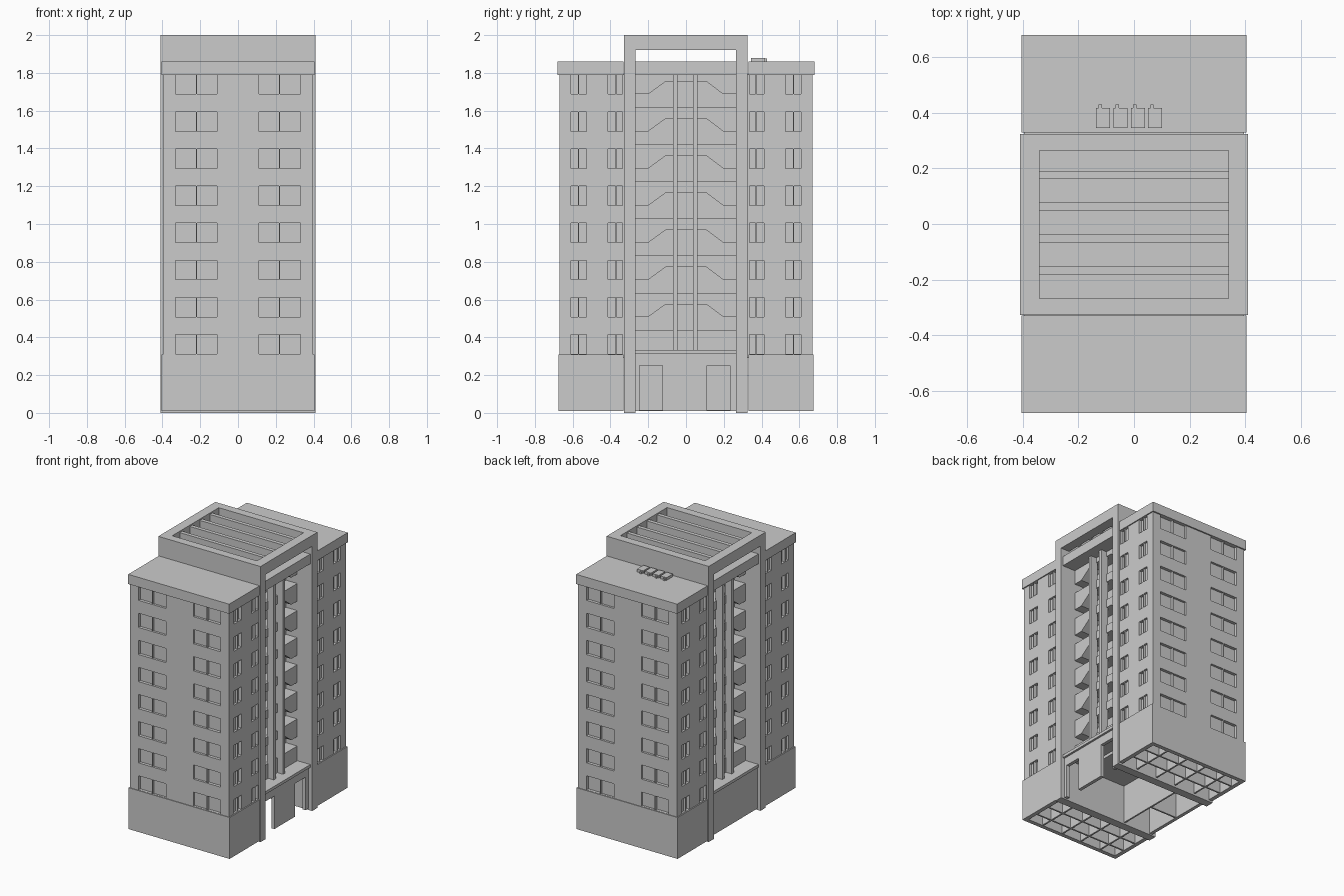
import bpy, bmesh
from mathutils import Vector

if "Cube" in bpy.data.objects:
    bpy.data.objects.remove(bpy.data.objects["Cube"])

STEP = 0.1965          # storey height
FLOORS = 8


def add_box(bm, x0, x1, y0, y1, z0, z1):
    v = [bm.verts.new((x, y, z)) for z in (z0, z1)
         for x, y in ((x0, y0), (x1, y0), (x1, y1), (x0, y1))]
    for f in ((3, 2, 1, 0), (4, 5, 6, 7), (0, 1, 5, 4),
              (1, 2, 6, 5), (2, 3, 7, 6), (3, 0, 4, 7)):
        bm.faces.new([v[i] for i in f])


def make(name, bm):
    bmesh.ops.recalc_face_normals(bm, faces=bm.faces)
    me = bpy.data.meshes.new(name)
    bm.to_mesh(me)
    bm.free()
    ob = bpy.data.objects.new(name, me)
    bpy.context.collection.objects.link(ob)
    return ob


def boxes(name, items):
    bm = bmesh.new()
    for b in items:
        add_box(bm, *b)
    return make(name, bm)


def apply_all(ob):
    bpy.context.view_layer.objects.active = ob
    for m in list(ob.modifiers):
        bpy.ops.object.modifier_apply(modifier=m.name)


def mirror_y(ob):
    m = ob.modifiers.new("mirror", 'MIRROR')
    m.use_axis = (False, True, False)
    m.use_mirror_merge = False


# Window recesses: two sliding panes each, one deeper than the other
cuts = []
for i in range(FLOORS):
    z0 = 0.312 + i * STEP
    z1 = z0 + 0.103
    for s in (-1, 1):
        for a, b, d in ((0.11, 0.218, 0.016), (0.222, 0.33, 0.022)):
            xa, xb = sorted((s * a, s * b))
            cuts.append((xa, xb, -0.72, -0.67 + d, z0, z1))
        for a, b, d in ((-0.61, -0.571, 0.016), (-0.567, -0.527, 0.022),
                        (-0.412, -0.373, 0.016), (-0.369, -0.335, 0.022)):
            xa, xb = sorted((s * 0.45, s * (0.397 - d)))
            cuts.append((xa, xb, a, b, z0, z1))
cutter = boxes("window_cutter", cuts)
cutter.hide_render = True

# Wing blocks with windows
wings = boxes("wings", [(-0.397, 0.397, -0.67, -0.325, 0.29, 1.795)])
mod = wings.modifiers.new("windows", 'BOOLEAN')
mod.operation = 'DIFFERENCE'
mod.solver = 'EXACT'
mod.object = cutter
mirror_y(wings)
apply_all(wings)
bpy.data.objects.remove(cutter, do_unlink=True)

# Hollow plinth walls and roof slabs of the wings
plinth = boxes("wing_plinth", [
    (-0.405, 0.405, -0.675, -0.645, 0.01, 0.31),
    (-0.405, -0.375, -0.645, -0.33, 0.01, 0.31),
    (0.375, 0.405, -0.645, -0.33, 0.01, 0.31)])
roof = boxes("wing_roof", [(-0.405, 0.405, -0.68, -0.33, 1.79, 1.86)])

# Partition walls visible from below
parts = [(-0.375, 0.375, y - 0.006, y + 0.006, 0.012, 0.29) for y in (-0.56, -0.44)]
parts += [(x - 0.006, x + 0.006, -0.645, -0.33, 0.012, 0.29) for x in (-0.25, -0.08, 0.08, 0.25)]
partitions = boxes("ground_partitions", parts)
for ob in (plinth, roof, partitions):
    mirror_y(ob)
    apply_all(ob)

# Portal frame: two cross walls, top side beams and pergola slats
boxes("portal_frame", [
    (-0.41, 0.41, -0.328, -0.268, 0, 2), (-0.41, 0.41, 0.265, 0.325, 0, 2),
    (0.34, 0.41, -0.268, 0.265, 1.92, 2), (-0.41, -0.34, -0.268, 0.265, 1.92, 2)])
boxes("pergola_slats", [(-0.34, 0.34, y, y + 0.028, 1.92, 1.99)
                        for y in (-0.182, -0.066, 0.049, 0.163)])

# Recessed central core with its roof
boxes("core", [(-0.2, 0.2, -0.268, 0.265, 0.29, 1.8)])
boxes("core_roof", [(-0.395, 0.395, -0.268, 0.265, 1.79, 1.86)])

# Arched balcony bands on both sides
bm = bmesh.new()
for s in (-1, 1):
    for k in range(-1, 7):
        top = min(0.636 + k * STEP, 1.79)
        low, high = 0.508 + k * STEP, 0.575 + k * STEP
        if k < 0:
            low = high = 0.33
        prof = [(-0.268, top), (-0.268, low), (-0.2, low), (-0.108, high),
                (0.108, high), (0.197, low), (0.265, low), (0.265, top)]
        f = bm.faces.new([bm.verts.new((s * 0.19, y, z)) for y, z in prof])
        ex = bmesh.ops.extrude_face_region(bm, geom=[f])
        bmesh.ops.translate(bm, vec=Vector((s * 0.1, 0, 0)),
                            verts=[g for g in ex["geom"] if isinstance(g, bmesh.types.BMVert)])
make("balconies", bm)

# Slim pillars, canopies and ground floor walls of the recess
pillars, canopies = [], []
for s in (-1, 1):
    xa, xb = sorted((s * 0.28, s * 0.335))
    pillars += [(xa, xb, y, y + 0.024, 0.33, 1.79) for y in (-0.069, 0.038)]
    xa, xb = sorted((s * 0.19, s * 0.395))
    canopies.append((xa, xb, -0.268, 0.265, 0.312, 0.333))
boxes("pillars", pillars)
boxes("canopies", canopies)

boxes("entrance_wall", [
    (0.355, 0.38, -0.268, -0.245, 0.01, 0.312), (0.355, 0.38, -0.125, 0.11, 0.01, 0.312),
    (0.355, 0.38, 0.232, 0.265, 0.01, 0.312),
    (0.355, 0.38, -0.245, -0.125, 0.25, 0.312), (0.355, 0.38, 0.11, 0.232, 0.25, 0.312)])
boxes("rear_wall", [(-0.385, -0.36, -0.268, 0.265, 0.01, 0.312)])
boxes("lobby_partitions", [(-0.15, -0.138, -0.268, 0.265, 0.012, 0.29),
                           (-0.36, -0.15, -0.006, 0.006, 0.012, 0.29)])

# Roof units with small pipes
units = []
for x in (-0.136, -0.074, -0.011, 0.051):
    units += [(x, x + 0.05, 0.345, 0.418, 1.855, 1.88),
              (x + 0.008, x + 0.02, 0.418, 0.43, 1.855, 1.875)]
boxes("roof_units", units)
